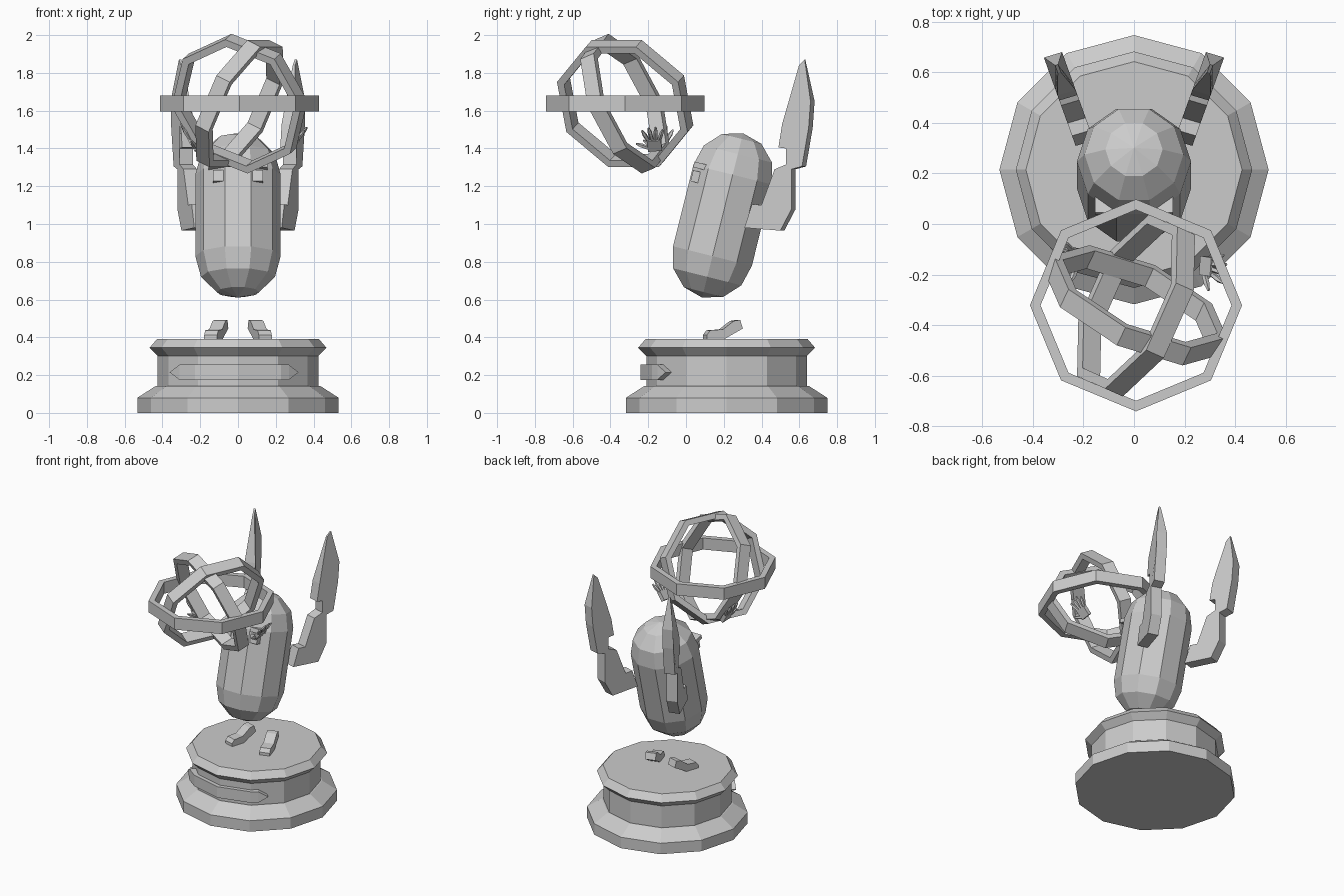
import bpy, bmesh, math
from mathutils import Matrix, Vector

cube = bpy.data.objects.get("Cube")
if cube:
    bpy.data.objects.remove(cube)

GREY = (0.6, 0.6, 0.6, 1)
stone = bpy.data.materials.new("grey_stone")
stone.use_nodes = True
stone.diffuse_color = GREY
stone.node_tree.nodes["Principled BSDF"].inputs["Base Color"].default_value = GREY


def finish(name, bm, matrix=Matrix()):
    bmesh.ops.recalc_face_normals(bm, faces=bm.faces)
    mesh = bpy.data.meshes.new(name)
    bm.to_mesh(mesh)
    bm.free()
    mesh.materials.append(stone)
    obj = bpy.data.objects.new(name, mesh)
    obj.matrix_world = matrix
    bpy.context.collection.objects.link(obj)
    return obj


def lathe(name, profile, sides, matrix, phase=0.0, loop=False):
    """Spin (radius, height) points about z; close with caps or as a loop."""
    bm = bmesh.new()
    rings = []
    for r, z in profile:
        rings.append([bm.verts.new((r * math.cos(a), r * math.sin(a), z))
                      for a in (phase + math.tau * i / sides for i in range(sides))])
    pairs = list(zip(rings, rings[1:] + rings[:1]))
    for lo, hi in pairs if loop else pairs[:-1]:
        for i in range(sides):
            j = (i + 1) % sides
            bm.faces.new((lo[i], lo[j], hi[j], hi[i]))
    if not loop:
        bm.faces.new(rings[0])
        bm.faces.new(rings[-1])
    bmesh.ops.remove_doubles(bm, verts=bm.verts, dist=0.001)
    return finish(name, bm, matrix)


def prism(name, side_a, side_b, matrix=Matrix()):
    """Join two matching outlines into a solid."""
    bm = bmesh.new()
    a = [bm.verts.new(p) for p in side_a]
    b = [bm.verts.new(p) for p in side_b]
    bm.faces.new(a)
    bm.faces.new(b)
    for i in range(len(a)):
        j = (i + 1) % len(a)
        bm.faces.new((a[i], a[j], b[j], b[i]))
    return finish(name, bm, matrix)


def box(name, size, matrix):
    bm = bmesh.new()
    bmesh.ops.create_cube(bm, size=1, matrix=Matrix.Diagonal((*size, 1)))
    return finish(name, bm, matrix)


def frame(origin, x, z):
    """Matrix with local z along z and local x as near to x as possible."""
    z = Vector(z).normalized()
    x = Vector(x)
    x = (x - x.dot(z) * z).normalized()
    rot = Matrix((x, z.cross(x), z)).transposed().to_4x4()
    return Matrix.Translation(origin) @ rot


# Pedestal
BASE_Y = 0.215
lathe("pedestal", [(0.533, 0), (0.533, 0.08), (0.435, 0.143), (0.425, 0.143), (0.425, 0.302),
                   (0.468, 0.345), (0.428, 0.392)], 12, Matrix.Translation((0, BASE_Y, 0)))

# Blank plaque wrapped round the front, with pointed ends
bm = bmesh.new()
columns = []
for x, half in ((-0.35, 0), (-0.3, 0.04), (-0.22, 0.04), (0, 0.04), (0.22, 0.04), (0.26, 0.04), (0.31, 0)):
    column = []
    for r, side in ((0.41, -1), (0.455, -1), (0.455, 1), (0.41, 1)):
        a = math.asin(x / 0.44)
        column.append(bm.verts.new((r * math.sin(a), BASE_Y - r * math.cos(a), 0.215 + side * half)))
    columns.append(column)
for a, b in zip(columns, columns[1:]):
    for i in range(4):
        bm.faces.new((a[i], a[i - 1], b[i - 1], b[i]))
bmesh.ops.remove_doubles(bm, verts=bm.verts, dist=0.001)
finish("plaque", bm)

# Leaning capsule body
R, LENGTH = 0.226, 0.444
LEAN = Matrix.Rotation(math.radians(-14), 4, 'X')
arc = [math.radians(a) for a in (0, 30, 60, 89.9)]
capsule = [(R * math.cos(a), -R * math.sin(a)) for a in reversed(arc)]
capsule += [(R * math.cos(a), LENGTH + R * math.sin(a)) for a in arc]
lathe("body", capsule, 10, Matrix.Translation((0, 0.14, 0.83)) @ LEAN)

# Eyes and brows
for name, s in (("left", 1), ("right", -1)):
    box(name + "_eye", (0.055, 0.05, 0.06), Matrix.Translation((s * 0.105, 0.055, 1.25)) @ LEAN)
    box(name + "_brow", (0.09, 0.07, 0.03), Matrix.Translation((s * 0.11, 0.075, 1.307)) @ LEAN)

# Wings: stepped blades that flare outward and taper to a point
BLADE = [(.32, .98), (.51, .965), (.57, 1.08), (.57, 1.29), (.625, 1.305), (.66, 1.51), (.67, 1.65), (.63, 1.87),
         (.60, 1.84), (.52, 1.53), (.50, 1.405), (.54, 1.40), (.54, 1.315), (.48, 1.29), (.41, 1.10), (.36, 1.105)]


def blade_side(s, side):
    points = []
    for y, z in BLADE:
        half = 0.036 if z < 1.7 else 0.006
        points.append((s * (0.195 + 0.36 * (y - 0.32) + side * half), y - side * half * 0.3, z))
    return points


for name, s in (("left", 1), ("right", -1)):
    prism(name + "_wing", blade_side(s, 1), blade_side(s, -1))

# Feet with raised heels and splayed toes
SOLE = [(-.10, 0), (.0, 0), (.10, .055), (.085, .1), (.05, .095), (-.01, .05), (-.08, .045), (-.10, .02)]
for name, s in (("left", 1), ("right", -1)):
    spot = Matrix.Translation((s * 0.115, 0.195, 0.392)) @ Matrix.Rotation(s * 0.3, 4, 'Z')
    prism(name + "_foot", [(-0.036, y, z) for y, z in SOLE], [(0.036, y, z) for y, z in SOLE], spot)

# Globe of three octagonal hoops
CENTRE = (0.008, -0.322, 1.637)


def hoop(name, radius, normal, top, phase):
    band = [(radius, -0.042), (radius, 0.042), (radius - 0.042, 0.042), (radius - 0.042, -0.042)]
    lathe(name, band, 8, frame(CENTRE, top, normal), math.radians(phase), True)


UP = (0, 0, 1)
hoop("level_hoop", 0.42, UP, (1, 0, 0), 0)
hoop("side_hoop", 0.38, (0.83, -0.37, -0.42), UP, 22.5)
hoop("front_hoop", 0.38, (0.39, 0.82, 0.35), UP, 0)


# Hands: a palm with tapered fingers fanned out and a thumb
def hand(name, wrist, reach, across):
    palm = frame(wrist, across, reach)
    box(name + "_palm", (0.075, 0.028, 0.07), palm @ Matrix.Translation((0, 0, 0.02)))
    for i, (x, z, angle, length) in enumerate(((-.03, .05, -20, .07), (-.01, .052, -6, .085), (.01, .052, 6, .085),
                                               (.03, .05, 20, .075), (.035, 0, 60, .07))):
        finger = palm @ Matrix.Translation((x, 0, z)) @ Matrix.Rotation(math.radians(angle), 4, 'Y')
        lathe(f"{name}_finger_{i + 1}", [(0.011, -0.01), (0.012, length * 0.6), (0.005, length)], 5, finger)


hand("left_hand", (0.28, -0.165, 1.405), (0.6, -0.1, 0.75), (0, -1, 0))
hand("right_hand", (-0.225, -0.135, 1.405), (-0.5, 0.1, 0.8), (0, -1, 0))
